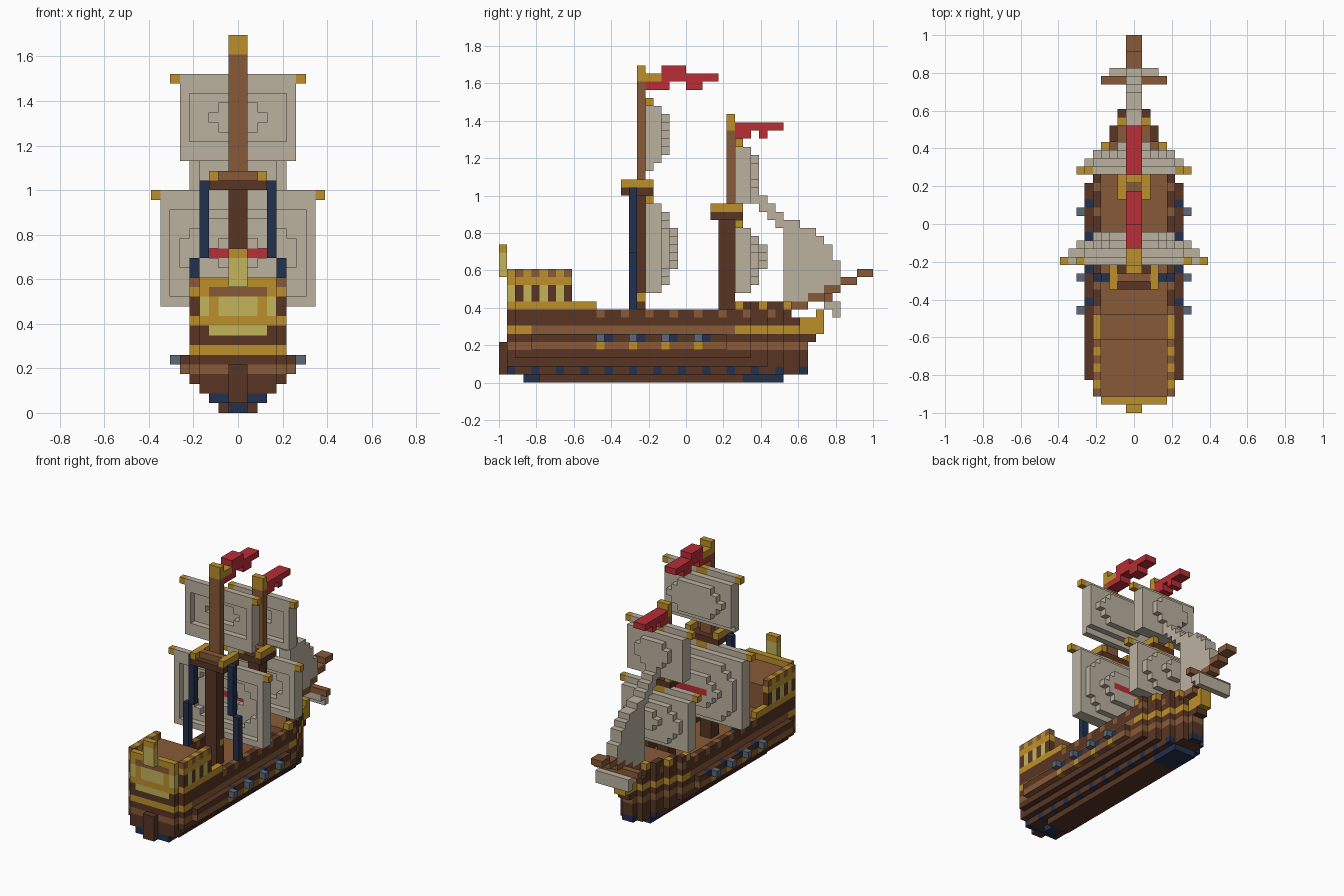
import bpy
import bmesh
from mathutils import Vector

if "Cube" in bpy.data.objects:
    bpy.data.objects.remove(bpy.data.objects["Cube"], do_unlink=True)

UNIT = 2 / 46   # edge of one block
PALETTE = {"dark_wood": "583524", "wood": "885A37", "gold": "BC902B",
           "window_yellow": "C4B45A", "navy": "22304E", "steel": "5B687C",
           "canvas": "BBB2A0", "red": "B82D36"}


def linear(code):
    values = [int(code[i:i + 2], 16) / 255 for i in (0, 2, 4)]
    return [((v + .055) / 1.055) ** 2.4 for v in values] + [1]


materials = {}
for label, code in PALETTE.items():
    mat = bpy.data.materials.new(label)
    mat.use_nodes = True
    mat.diffuse_color = linear(code)
    shader = next(n for n in mat.node_tree.nodes if n.type == 'BSDF_PRINCIPLED')
    shader.inputs["Base Color"].default_value = linear(code)
    shader.inputs["Roughness"].default_value = .8
    materials[label] = mat

parts = {}


def put(part, colour, x, y, z):
    """One block and its mirror image; x counts outward from the centre line."""
    cells = parts.setdefault(part, {})
    cells[x, y, z] = cells[-x - 1, y, z] = colour


def fill(part, colour, xs, ys, zs):
    for x in range(*xs):
        for y in range(*ys):
            for z in range(*zs):
                put(part, colour, x, y, z)


def build(part, cells):
    """Mesh of the exposed block faces, coloured by block."""
    bm = bmesh.new()
    used = sorted(set(cells.values()))
    corners = {}

    def vert(p):
        key = tuple(round(c) for c in p)
        if key not in corners:
            corners[key] = bm.verts.new((key[0] * UNIT, key[1] * UNIT - 1, key[2] * UNIT))
        return corners[key]

    for cell, colour in cells.items():
        for axis in range(3):
            for side in (-1, 1):
                n = Vector((0, 0, 0))
                n[axis] = side
                if tuple(int(a + b) for a, b in zip(cell, n)) in cells:
                    continue
                u = Vector((0, 0, 0))
                u[(axis + 1) % 3] = 1
                v = n.cross(u)
                mid = Vector(cell) + Vector((.5, .5, .5)) + n / 2
                quad = [mid + (a * u + b * v) / 2 for a, b in ((-1, -1), (1, -1), (1, 1), (-1, 1))]
                face = bm.faces.new([vert(p) for p in quad])
                face.material_index = used.index(colour)
    mesh = bpy.data.meshes.new(part)
    bm.to_mesh(mesh)
    bm.free()
    for label in used:
        mesh.materials.append(materials[label])
    bpy.context.collection.objects.link(bpy.data.objects.new(part, mesh))


# Hull: half width by height, tapering to the bow
def half_width(y, z):
    level = (2, 3, 4, 5, 6, 6)[z] if z < 6 else 5
    if level == 6 and not 4 <= y < 28:
        level = 5
    bow = 5 - (y - 29) // 2 if y >= 31 else 6
    return max(1, min(level, bow, 4 if y == 1 else 6))


def plank(y, z):
    gun = 12 <= y <= 25
    if z == 0:
        return "navy" if y < 5 or y >= 30 else "dark_wood"
    if z == 1:
        return "navy" if y % 3 == 1 else "dark_wood"
    if z == 4:
        return "gold" if gun and y % 4 == 0 else "wood"
    if z == 5:
        return "navy" if gun and y % 4 == 1 else "dark_wood"
    if z == 6:
        return "gold" if y < 4 or y >= 29 else "wood"
    if z == 8:
        return "wood" if y >= 12 and y % 3 == 0 else "dark_wood"
    if z == 9:
        return "gold" if y < 12 or y % 3 == 2 else "dark_wood"
    return "dark_wood"


def hull_end(z):
    return 35 if z == 0 else 38 if z < 6 else 37 if z < 8 else 36


for z in range(10):
    for y in range(3 if z == 0 else 1, hull_end(z)):
        if z == 9 and 12 <= y < 29:
            continue
        deck = 9 if y < 12 or y >= 29 else 7
        wide = 1 if z == 0 and y < 5 else half_width(y, z)
        for x in range(wide):
            rail = x == wide - 1 or y == 1
            if z < deck or rail:
                put("hull", "wood" if z == deck - 1 and not rail else plank(y, z), x, y, z)
fill("rudder", "dark_wood", (0, 1), (0, 1), (1, 5))

# Gilded stem under the bowsprit
fill("stem", "dark_wood", (0, 1), (38, 39), (5, 6))
fill("stem", "gold", (0, 1), (37, 40), (6, 8))
fill("stem", "gold", (0, 1), (39, 40), (8, 9))


# Stern castle with side and rear windows
def castle_colour(x, y, z):
    if z == 13:
        return "wood" if y > 1 and y % 2 == 0 else "gold"
    if y == 1:
        if z in (10, 11):
            return ("window_yellow", "window_yellow", "gold", "window_yellow")[x]
        return "wood" if z == 12 and x < 3 else "gold"
    if z in (10, 11):
        return "window_yellow" if y in (3, 5, 7) else "dark_wood"
    return "gold"


for z in range(9, 14):
    for y in range(1, 9):
        wide = half_width(y, z)
        for x in range(wide):
            rail = x == wide - 1 or y == 1
            if z < 13 or rail:
                put("stern_castle", castle_colour(x, y, z) if rail else "wood", x, y, z)
fill("hull", "window_yellow", (0, 3), (1, 2), (8, 9))
fill("stern_lantern", "window_yellow", (0, 1), (0, 1), (13, 16))
fill("stern_lantern", "gold", (0, 1), (0, 1), (16, 17))

# Guns along both sides
for y in range(12, 25, 4):
    fill("guns", "steel", (5, 7), (y, y + 1), (5, 6))


# Masts with lookout platforms
def mast(name, y, nest, top, wide):
    fill(name, "dark_wood", (0, 1), (y - 1, y + 1), (7, nest))
    fill(name, "wood", (0, 1), (y, y + 1), (nest, top - 2))
    fill(name, "gold", (0, 1), (y, y + 1), (top - 2, top))
    platform = name + "_lookout"
    fill(platform, "dark_wood", (0, wide), (y - 2, y + 2), (nest, nest + 1))
    fill(platform, "gold", (wide - 1, wide), (y - 2, y + 2), (nest + 1, nest + 2))
    fill(platform, "wood", (0, wide - 1), (y - 1, y), (nest + 1, nest + 2))


mast("main_mast", 17, 23, 39, 3)
mast("fore_mast", 28, 20, 33, 2)
fill("main_mast", "gold", (0, 1), (17, 18), (10, 11))

# Rigging beside the main mast
fill("shrouds", "navy", (3, 4), (16, 17), (16, 24))
fill("shrouds", "navy", (4, 5), (16, 17), (7, 16))


# Square sails: stepped hollow layers bulging toward the bow
def inside(layer, cut, x, z, inset=0):
    half, low, high = layer
    dx = half - inset - 1 - x
    dz = min(z - low - inset, high - inset - 1 - z)
    return dx >= 0 and dz >= 0 and dx + dz >= cut


def sail(name, y, layers):
    half, low, high = layers[0]
    for k, layer in enumerate(layers):
        for x in range(half):
            for z in range(low, high):
                last = k == len(layers) - 1
                hollow = not last and inside(layers[k + 1], k + 1 if k else 0, x, z, 1)
                if inside(layer, k if k > 1 else 0, x, z) and not hollow:
                    put(name, "canvas", x, y + k, z)
    fill(name, "gold", (half, half + 1), (y, y + 1), (high - 1, high))
    fill(name, "gold", (0, 1), (y, y + 1), (high - 1, high))


sail("main_sail", 18, [(8, 11, 23), (8, 11, 22), (7, 12, 21), (6, 14, 19)])
sail("main_topsail", 18, [(6, 26, 35), (6, 27, 34), (5, 28, 33)])
sail("fore_sail", 29, [(6, 11, 20), (6, 11, 19), (5, 12, 18), (4, 14, 17)])
sail("fore_topsail", 29, [(5, 22, 30), (5, 22, 29), (4, 24, 28)])
fill("main_sail", "red", (0, 3), (21, 22), (16, 17))

# Bowsprit, its yard and small sail
for z, (start, end) in enumerate([(36, 38), (38, 41), (40, 42), (42, 44), (44, 46)], 9):
    fill("bowsprit", "wood", (0, 1), (start, end), (z, z + 1))
fill("sprit_yard", "wood", (0, 4), (40, 41), (10, 11))
fill("sprit_sail", "canvas", (0, 3), (40, 41), (9, 10))
fill("sprit_sail", "canvas", (0, 3), (41, 42), (8, 10))

# Triangular jib
spans = [(22, 24), (22, 24), (21, 23), (20, 22), (19, 21), (10, 20),
         (10, 20), (10, 19), (11, 19), (11, 18), (11, 17), (12, 15)]
for y, span in enumerate(spans, 30):
    fill("jib", "canvas", (0, 1), (y, y + 1), span)

# Pennants
fill("main_pennant", "gold", (0, 1), (18, 20), (37, 38))
for z, start, end in ((36, 18, 21), (36, 23, 25), (37, 20, 27), (38, 20, 23)):
    fill("main_pennant", "red", (0, 1), (start, end), (z, z + 1))
for z, start, end in ((30, 29, 31), (30, 32, 33), (31, 29, 35)):
    fill("fore_pennant", "red", (0, 1), (start, end), (z, z + 1))

for part, cells in parts.items():
    build(part, cells)
